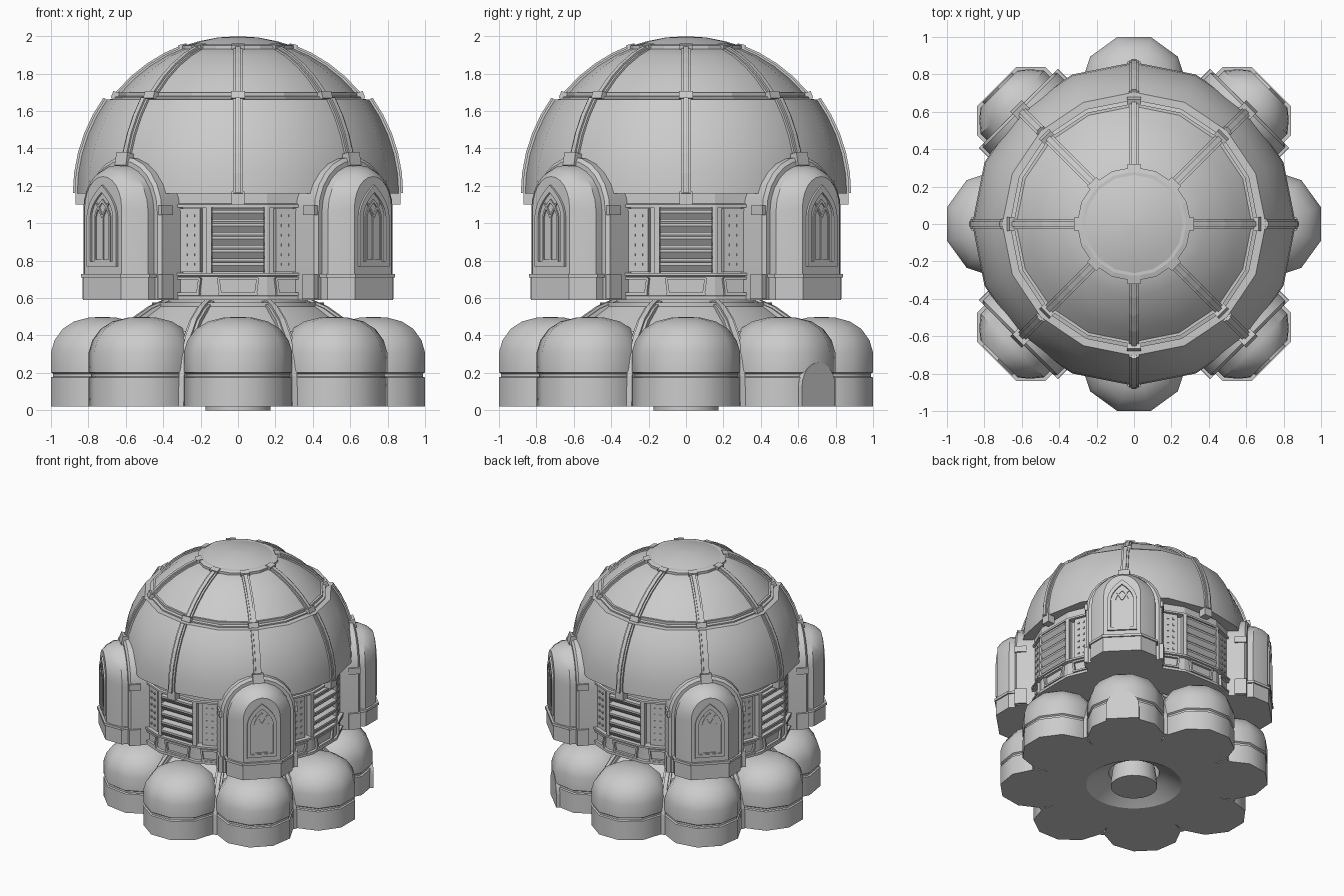
import bpy, bmesh
from math import sin, cos, pi, radians, asin
from mathutils import Vector, Matrix

if "Cube" in bpy.data.objects:
    bpy.data.objects.remove(bpy.data.objects["Cube"])

CARDINAL = [0, 90, 180, 270]
DIAGONAL = [45, 135, 225, 315]
EIGHT = [i * 45 for i in range(8)]


def finish(name, bm, angles=(0,), smooth=0):
    """Turn a bmesh into one object per angle about the z axis."""
    bmesh.ops.remove_doubles(bm, verts=bm.verts, dist=1e-5)
    bmesh.ops.recalc_face_normals(bm, faces=bm.faces)
    me = bpy.data.meshes.new(name)
    bm.to_mesh(me)
    bm.free()
    if smooth:
        me.shade_smooth()
        me.set_sharp_from_angle(angle=radians(smooth))
    for a in angles:
        ob = bpy.data.objects.new(name, me)
        ob.rotation_euler.z = radians(a)
        bpy.context.collection.objects.link(ob)


def loft(bm, sections, closed=False):
    """Bridge equal-length point loops; cap the ends unless closed."""
    rows = [[bm.verts.new(p) for p in s] for s in sections]
    n = len(rows[0])
    pairs = list(zip(rows, rows[1:])) + ([(rows[-1], rows[0])] if closed else [])
    for a, b in pairs:
        for i in range(n):
            j = (i + 1) % n
            bm.faces.new((a[i], a[j], b[j], b[i]))
    if not closed:
        bm.faces.new(rows[0])
        bm.faces.new(rows[-1])


def lathe(bm, profile, n, turn=0, u=0, closed=False):
    """Revolve (radius, z) points with n sides about x = u."""
    def ring(r, z):
        return [(u + r * cos(2 * pi * i / n + radians(turn)),
                 r * sin(2 * pi * i / n + radians(turn)), z) for i in range(n)]
    if closed:
        loft(bm, [ring(r, z) for r, z in profile], True)
    else:
        loft(bm, [ring(max(r, 1e-3), z) for r, z in profile])


def box(bm, c, size, tilt=0, roll=0, az=0):
    m = (Matrix.Rotation(radians(az), 4, 'Z') @ Matrix.Translation(c)
         @ Matrix.Rotation(radians(tilt), 4, 'Y') @ Matrix.Rotation(radians(roll), 4, 'X')
         @ Matrix.Diagonal((*size, 1)))
    bmesh.ops.create_cube(bm, size=1, matrix=m)


def sweep(bm, path, w, t):
    """Strap of width w and thickness t following (radius, z) points."""
    secs = []
    for i, p in enumerate(path):
        a, b = Vector(path[max(i - 1, 0)]), Vector(path[min(i + 1, len(path) - 1)])
        d = (b - a).normalized()
        q = Vector(p) + Vector((d.y, -d.x)) * t
        k = Vector(p) - Vector((d.y, -d.x)) * .02
        secs.append([(k.x, -w / 2, k.y), (q.x, -w / 2, q.y), (q.x, w / 2, q.y), (k.x, w / 2, k.y)])
    loft(bm, secs)


def arch(u, w, base, spring, h, n=12, pointed=False):
    pts = [(u, w, base)]
    for i in range(n + 1):
        t = i / n
        if pointed:
            s = 1 - abs(2 * t - 1)
            pts.append((u, (1 - s * s) * w * (1 if t < .5 else -1), spring + h * s))
        else:
            pts.append((u, w * cos(pi * t), spring + h * sin(pi * t)))
    return pts + [(u, -w, base)]


def arc(R, e0, e1, n):
    return [(R * cos(radians(e0 + (e1 - e0) * i / n)),
             1.16 + R * sin(radians(e0 + (e1 - e0) * i / n))) for i in range(n + 1)]


# --- base: eight rounded pods
bm = bmesh.new()
lathe(bm, [(.29, .02), (.29, .175), (.278, .18), (.278, .195), (.29, .203), (.29, .31),
           (.27, .375), (.225, .435), (.16, .475), (.08, .495), (0, .5)], 10, 18, .724)
finish("base_pod", bm, EIGHT, 40)

# --- base core with hollow underside, and the foot disc
bm = bmesh.new()
lathe(bm, [(.36, .02), (.68, .02), (.68, .32), (.65, .42), (.56, .485), (.46, .555), (.46, .575),
           (.41, .575), (.41, .6), (.19, .6), (.19, .12), (.24, .1)], 32, closed=True)
finish("base_core", bm, smooth=30)
bm = bmesh.new()
lathe(bm, [(0, 0), (.175, 0), (.175, .03), (.16, .15), (0, .15)], 24)
finish("foot_disc", bm, smooth=30)

# --- straps running down between the pods
bm = bmesh.new()
strap = [(.4, .575), (.5, .535), (.6, .47), (.68, .38), (.74, .27), (.765, .18), (.77, .02)]
sweep(bm, strap[::-1], .06, .012)
sweep(bm, strap[::-1], .03, .025)
finish("base_strap", bm, [a + 22.5 for a in EIGHT])

# --- arched hatch on one pod
bm = bmesh.new()
loft(bm, [arch(.9, .125, .02, .13, .125), arch(1.003, .125, .02, .13, .125)])
finish("pod_hatch", bm, [45])

# --- sixteen-sided wall ring with sill, recess and frieze
bm = bmesh.new()
k = 1 / cos(pi / 16)
lathe(bm, [(r * k, z) for r, z in [(0, .59), (.79, .59), (.79, .61), (.775, .615), (.775, .715), (.8, .72),
      (.8, .735), (.735, .735), (.735, 1.085), (.79, 1.085), (.79, 1.1), (.775, 1.105),
      (.775, 1.165), (0, 1.165)]], 16, 11.25)
finish("wall_ring", bm)

# --- framed sill panels
bm = bmesh.new()
for a in (-22.5, 0, 22.5):
    for z in (.622, .705):
        box(bm, (.78, 0, z), (.03, .21, .014), az=a)
    for s in (-1, 1):
        box(bm, (.78, s * .1, .664), (.03, .014, .09), az=a, roll=-s * 8)
    for s in (-1, 1):
        box(bm, (.765, s * .15, .91), (.05, .018, .35), az=a)
finish("sill_panel", bm, CARDINAL)

# --- louvres on the four main faces
bm = bmesh.new()
for i in range(5):
    z = .77 + i * .07
    loft(bm, [[(.72, s, z - .03), (.775, s, z - .03), (.8, s, z + .005), (.8, s, z + .02), (.72, s, z + .03)]
              for s in (-.14, .14)])
finish("louvre_bank", bm, CARDINAL)

# --- studded panels beside the louvres
bm = bmesh.new()
for a in (-22.5, 22.5):
    box(bm, (.755, 0, .91), (.04, .2, .34), az=a)
    for i in range(4):
        for j in range(6):
            box(bm, (.776, -.066 + .044 * i, .78 + .052 * j), (.012, .014, .014), az=a)
finish("stud_panel", bm, CARDINAL)

# --- four projecting bays on the diagonals
bm = bmesh.new()
loft(bm, [arch(.6, .24, .6, 1.06, .25), arch(.92, .24, .6, 1.06, .25),
          arch(.98, .19, .6, 1.07, .215), arch(1.02, .14, .6, 1.08, .17)])
finish("bay_body", bm, DIAGONAL, 32)

bm = bmesh.new()
for z0, z1, o in ((.59, .71, .008), (.71, .73, .018)):
    plan = [(.6, .24 + o), (.92 + o / 2, .24 + o), (1.02 + o, .14 + o / 2)]
    plan += [(u, -v) for u, v in reversed(plan)]
    loft(bm, [[(u, v, z) for u, v in plan] for z in (z0, z1)])
finish("bay_plinth", bm, DIAGONAL)

# --- arched collar where each bay meets the shell
bm = bmesh.new()
loft(bm, [arch(.7, .285, .59, 1.06, .295), arch(.86, .285, .59, 1.06, .295),
          arch(.875, .265, .59, 1.06, .275)])
finish("bay_collar", bm, DIAGONAL, 32)
bm = bmesh.new()
box(bm, (.835, 0, 1.335), (.1, .085, .07), tilt=-12)
for s in (-1, 1):
    box(bm, (.83, s * .285, .66), (.09, .03, .13))
    box(bm, (.83, s * .285, 1.07), (.09, .02, .05))
finish("collar_keystone", bm, DIAGONAL)

# --- pointed windows
bm = bmesh.new()
outer = dict(w=.112, base=.77, spring=1.03, h=.175, pointed=True)
inner = dict(w=.085, base=.795, spring=1.03, h=.135, pointed=True)
loft(bm, [arch(1.0, **outer), arch(1.033, **outer), arch(1.033, **inner), arch(1.0, **inner)], True)
slim = dict(w=.06, base=.795, spring=1.02, h=.11, pointed=True)
thin = dict(w=.05, base=.805, spring=1.02, h=.09, pointed=True)
loft(bm, [arch(1.0, **slim), arch(1.028, **slim), arch(1.028, **thin), arch(1.0, **thin)], True)
box(bm, (1.015, 0, .92), (.02, .012, .24))
for s in (-1, 1):
    box(bm, (1.018, s * .022, 1.07), (.022, .01, .085), roll=-s * 30)
finish("bay_window", bm, DIAGONAL)

# --- dome shells and crown
e_low, e_a, e_b = 35.5, 39.7, 70
bm = bmesh.new()
lathe(bm, [(.75, 1.16)] + arc(.865, 0, e_low, 5) + [(.62, 1.665)], 16)
finish("dome_lower", bm, smooth=30)
bm = bmesh.new()
lathe(bm, [(.63, 1.65)] + arc(.83, e_a, e_b, 4), 16)
finish("dome_upper", bm, smooth=30)
bm = bmesh.new()
lathe(bm, [(.27, 1.92), (.285, 1.95), (.21, 1.973), (.11, 1.993), (0, 2.0)], 16)
finish("dome_crown", bm, smooth=30)

# --- trim rings
bm = bmesh.new()
lathe(bm, [(.6, 1.665), (.665, 1.665), (.665, 1.675), (.645, 1.68), (.645, 1.7), (.6, 1.7)], 16, closed=True)
lathe(bm, [(.26, 1.93), (.305, 1.93), (.305, 1.95), (.28, 1.957), (.26, 1.957)], 16, closed=True)
finish("dome_trim_rings", bm)

# --- eight ribs with joint blocks
bm = bmesh.new()
for w, t in ((.056, .008), (.028, .018)):
    sweep(bm, arc(.865, 0, e_low, 5), w, t)
    sweep(bm, arc(.83, e_a, e_b, 4), w, t)
box(bm, (.65, 0, 1.68), (.05, .075, .04), tilt=-20)
box(bm, (.295, 0, 1.945), (.045, .07, .025), tilt=12)
box(bm, (.84, 0, 1.135), (.06, .07, .07))
finish("dome_rib", bm, EIGHT)
